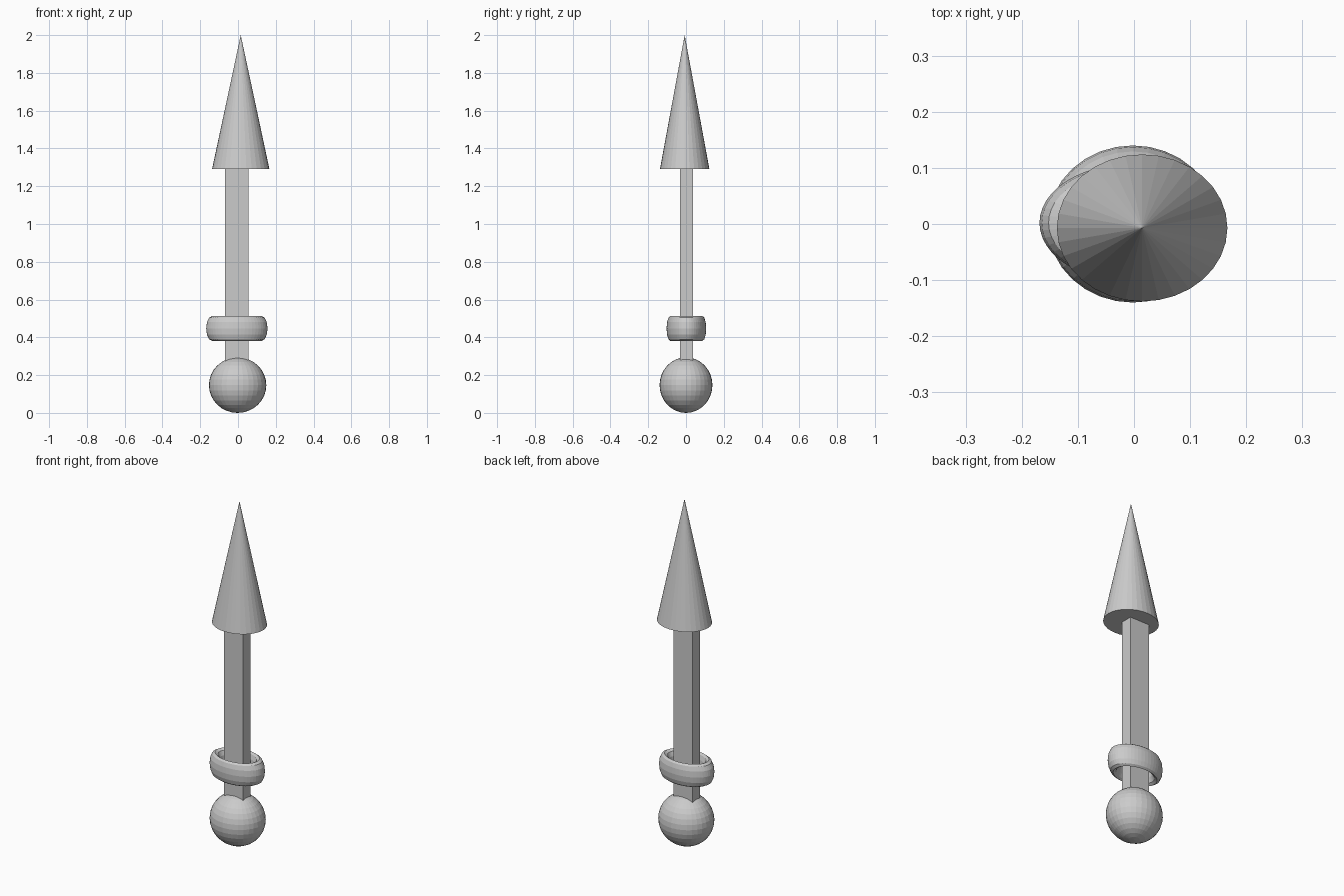
import bpy

if "Cube" in bpy.data.objects:
    bpy.data.objects.remove(bpy.data.objects["Cube"])

grey = bpy.data.materials.new("light grey")
grey.diffuse_color = (0.6, 0.6, 0.6, 1)
grey.use_nodes = True
grey.node_tree.nodes["Principled BSDF"].inputs["Base Color"].default_value = grey.diffuse_color


def finish(name, scale):
    """Name, scale and colour the primitive just added."""
    ob = bpy.context.object
    ob.name = name
    ob.scale = scale
    bpy.ops.object.transform_apply(location=False, rotation=False, scale=True)
    ob.data.materials.append(grey)
    return ob


# Round pommel at the foot
bpy.ops.mesh.primitive_uv_sphere_add(segments=32, ring_count=16, radius=1,
                                     location=(-0.002, 0, 0.147))
finish("pommel", (0.152, 0.14, 0.147))

# Rectangular shaft, its ends buried in the pommel and the tip
z0, z1 = 0.17, 1.32
bpy.ops.mesh.primitive_cube_add(size=1, location=(-0.007, 0.003, (z0 + z1) / 2))
finish("shaft", (0.123, 0.068, z1 - z0))

# Loose oval ring around the lower shaft
bpy.ops.mesh.primitive_torus_add(major_radius=1, minor_radius=0.25,
                                 major_segments=48, minor_segments=12,
                                 location=(-0.006, 0.002, 0.447))
ring = finish("guard_ring", (0.13, 0.084, 0.266))
for face in ring.data.polygons:
    face.use_smooth = False

# Pointed conical tip
base, top = 1.29, 2.0
bpy.ops.mesh.primitive_cone_add(vertices=32, radius1=1, radius2=0, depth=1,
                                location=(0.0145, -0.007, (base + top) / 2))
finish("tip", (0.152, 0.131, top - base))
